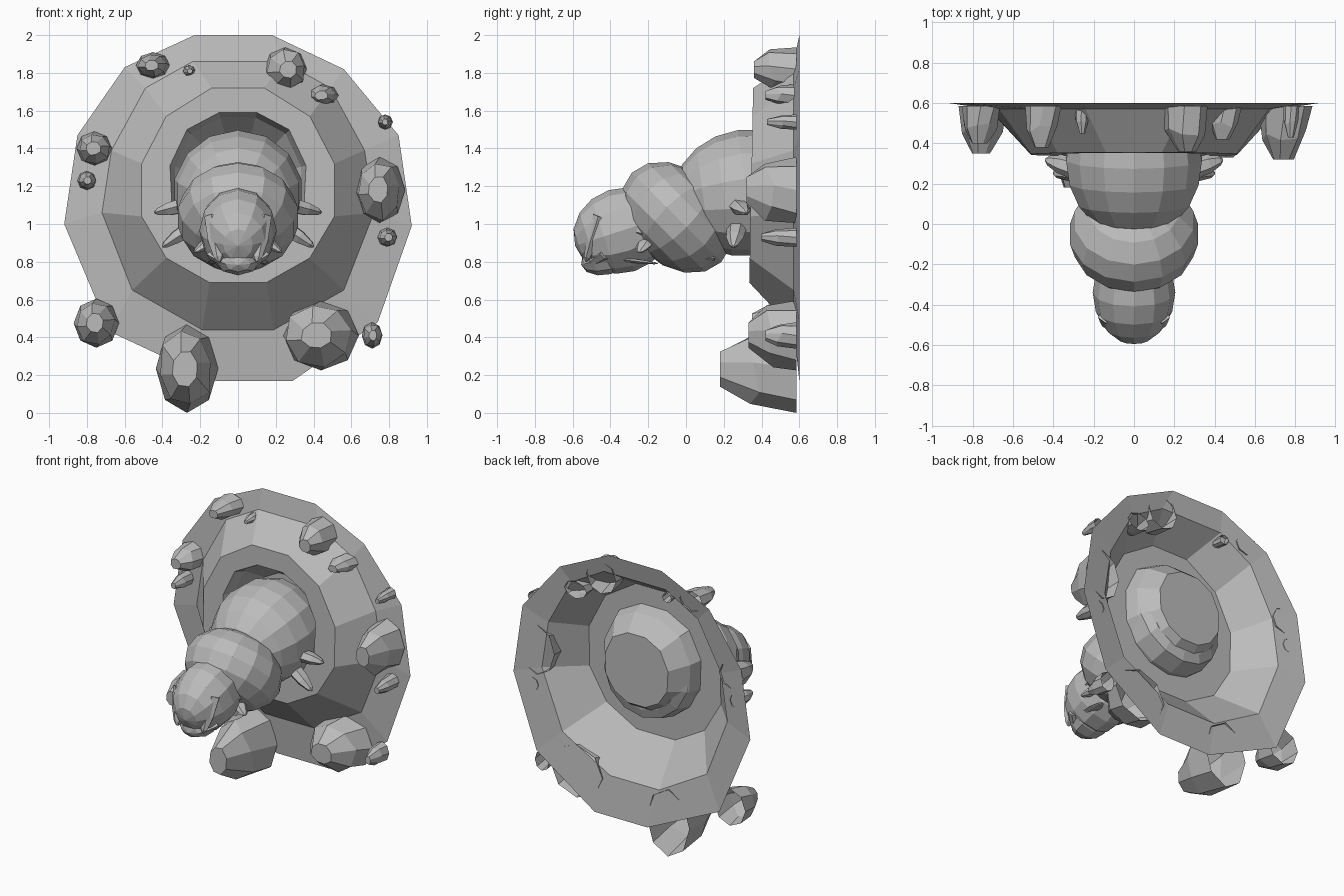
import bpy, bmesh, math, random
from mathutils import Vector, Matrix

random.seed(4)
old = bpy.data.objects.get("Cube")
if old:
    bpy.data.objects.remove(old, do_unlink=True)

grey = bpy.data.materials.new("stone_grey")
grey.use_nodes = True
grey.diffuse_color = (0.5, 0.5, 0.5, 1)
grey.node_tree.nodes["Principled BSDF"].inputs["Base Color"].default_value = (0.5, 0.5, 0.5, 1)


def finish(name, bm):
    bmesh.ops.recalc_face_normals(bm, faces=bm.faces)
    mesh = bpy.data.meshes.new(name)
    bm.to_mesh(mesh)
    bm.free()
    mesh.materials.append(grey)
    obj = bpy.data.objects.new(name, mesh)
    bpy.context.collection.objects.link(obj)


def loft(name, rings, cap_start=False):
    # Skin the rings in order and close the last one
    bm = bmesh.new()
    loops = [[bm.verts.new(p) for p in ring] for ring in rings]
    for a, b in zip(loops, loops[1:]):
        for i in range(len(a)):
            j = (i + 1) % len(a)
            bm.faces.new((a[i], a[j], b[j], b[i]))
    bm.faces.new(loops[-1])
    if cap_start:
        bm.faces.new(loops[0])
    finish(name, bm)


def ellipsoid(name, centre, radii, tilt, sides=14, rows=8, back=1.0):
    # The poles lie along the body, tilted nose-down; the rear is flattened at y = back
    bm = bmesh.new()
    m = (Matrix.Translation(centre) @ Matrix.Rotation(math.radians(tilt), 4, "X")
         @ Matrix.Diagonal((*radii, 1)) @ Matrix.Rotation(math.pi / 2, 4, "X"))
    bmesh.ops.create_uvsphere(bm, u_segments=sides, v_segments=rows, radius=1, matrix=m)
    for v in bm.verts:
        v.co.y = min(v.co.y, back)
    finish(name, bm)


def spike(name, base, tip, r, flat=1.0):
    # Blunt claw from base to tip, on both sides
    for side, label in ((1, "left"), (-1, "right")):
        a, b = Vector(base), Vector(tip)
        a.x, b.x = a.x * side, b.x * side
        rot = (b - a).to_track_quat("Z", "Y").to_matrix()
        rings = []
        for t, s in ((0, 1), (0.55, 0.85), (0.9, 0.45), (1, 0.12)):
            rings.append([a.lerp(b, t) + rot @ Vector((r * s * math.cos(k * math.tau / 6),
                          r * s * flat * math.sin(k * math.tau / 6), 0)) for k in range(6)])
        loft(label + "_" + name, rings, cap_start=True)


# Crater wall: flat outer sheet, sloping flank, front lip and closed bowl behind
def mirrored(half):
    return half + [(-x, z) for x, z in reversed(half)]


def shrunk(ring, s):
    return [(x * s, 1.21 + (z - 1.21) * s) for x, z in ring]


outer = [(.18, 2), (.56, 1.82), (.85, 1.47), (.92, .99), (.74, .48), (.29, .17),
         (-.12, .17), (-.68, .43), (-.92, 1), (-.85, 1.47), (-.6, 1.83), (-.23, 2)]
flank = mirrored([(.24, 1.86), (.49, 1.72), (.67, 1.39), (.72, 1.06), (.56, .65), (.19, .44)])
lip = mirrored([(.14, 1.72), (.38, 1.57), (.51, 1.32), (.51, 1.04), (.38, .82), (.15, .69)])
hole = mirrored([(.1, 1.59), (.27, 1.5), (.36, 1.31), (.35, 1.1), (.25, .95), (.1, .87)])
crater = []
for ring, y in ((outer, .6), (flank, .57), (lip, .345), (hole, .345),
                (shrunk(hole, .93), .43), (shrunk(hole, .68), .55)):
    crater.append([(x, y + (0.02 * (z - 1.2) if ring in (lip, hole) else 0), z) for x, z in ring])
loft("crater_wall", crater)

# Body segments
ellipsoid("rear_segment", (0, .32, 1.165), (.345, .39, .335), 8, rows=10, back=.5)
ellipsoid("middle_segment", (0, -.05, 1.035), (.325, .25, .335), 45)
ellipsoid("belly", (0, -.15, .99), (.22, .28, .13), 0, 10, 6)
ellipsoid("head", (0, -.34, .965), (.205, .26, .225), 18, 12, 8)
ellipsoid("jaw", (0, -.42, .82), (.13, .14, .088), 15, 8, 6)

# Mouth parts and claws
spike("cheek_plate", (.12, -.45, 1.04), (.1, -.53, .8), .06, .7)
spike("mandible", (.13, -.42, .84), (.02, -.53, .77), .05, .6)
spike("chin_claw", (.1, -.32, .81), (.14, -.15, .79), .045, .3)
spike("belly_claw", (.12, .15, .82), (.14, -.05, .8), .05, .3)
spike("front_leg", (.13, -.2, .92), (.23, -.25, .85), .05, .6)
spike("upper_leg", (.28, .27, 1.1), (.44, .32, 1.06), .055, .8)
spike("lower_leg", (.24, .27, .99), (.4, .25, .88), .055, .8)

# Rocks on the wall, open at the back: x, z, half width, half height, front depth
rocks = [(-.27, .235, .165, .235, .18), (.44, .41, .2, .185, .33), (-.75, .475, .12, .13, .35),
         (.71, .41, .055, .07, .42), (.75, 1.18, .135, .175, .32), (.79, .93, .052, .05, .4),
         (.78, 1.54, .04, .04, .43), (.25, 1.82, .115, .115, .36), (.45, 1.68, .085, .06, .42),
         (-.45, 1.84, .09, .07, .38), (-.26, 1.81, .036, .032, .45), (-.76, 1.4, .095, .09, .4),
         (-.8, 1.23, .05, .05, .42)]
for n, (x, z, w, h, front) in enumerate(rocks):
    depth = .585 - front
    lean = random.uniform(-.15, .15)
    rings = []
    for t, s in ((0, 1), (.55, .9), (1, .42)):
        ring = []
        for k in range(8):
            a = (k + t * .4) * math.tau / 8
            j = s * (1 if t == 0 else random.uniform(.88, 1.05))
            y = .585 - depth * t + (depth * random.uniform(-.1, .1) if 0 < t < 1 else 0)
            ring.append((x + w * (j * math.cos(a) + lean * t), y, z + h * j * math.sin(a)))
        rings.append(ring)
    loft("rock_%d" % (n + 1), rings)
